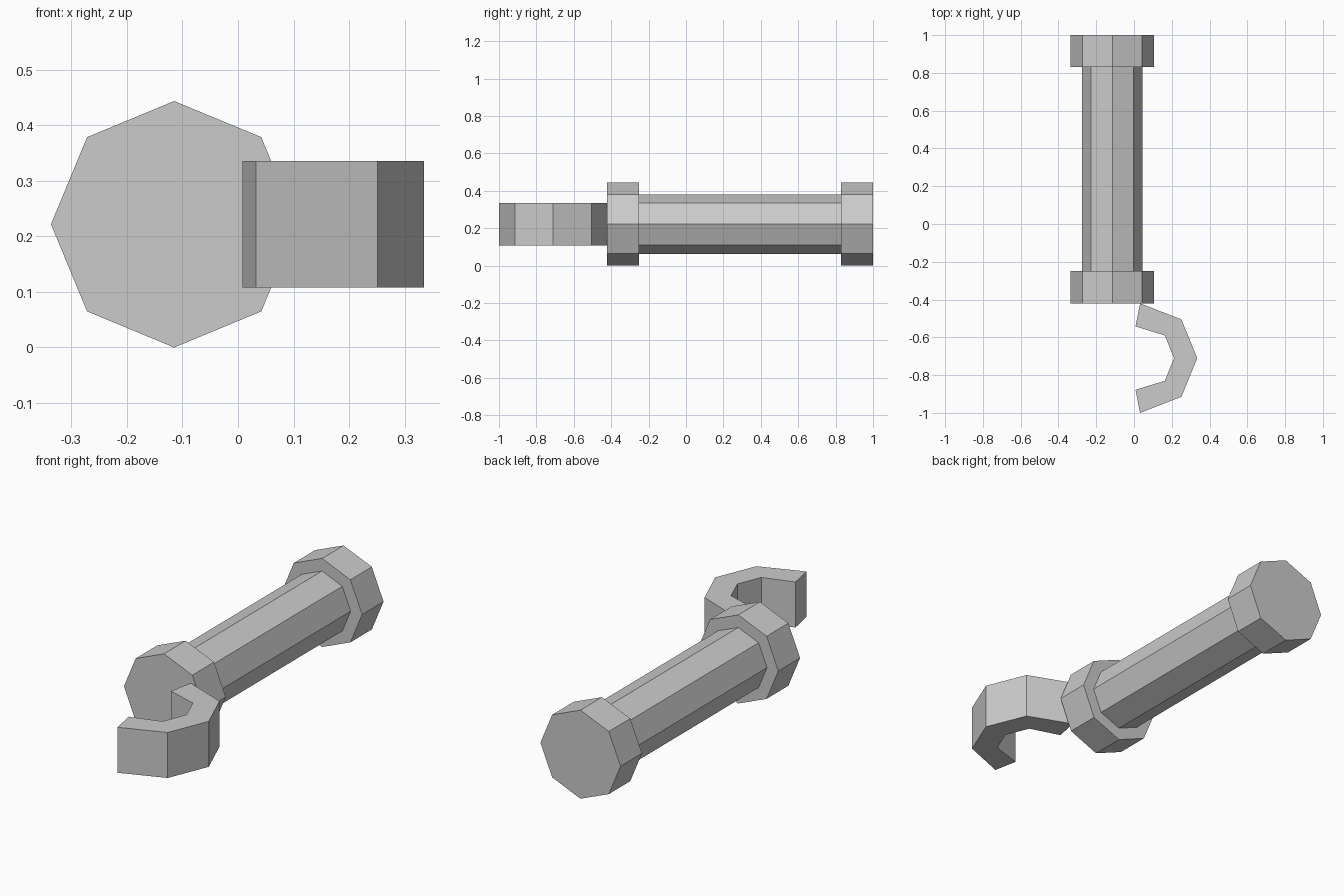
import bpy
import bmesh
from math import cos, sin, pi

cube = bpy.data.objects.get("Cube")
if cube:
    bpy.data.objects.remove(cube, do_unlink=True)

GREY = (0.6, 0.6, 0.6, 1)
metal = bpy.data.materials.new("plain grey")
metal.use_nodes = True
metal.diffuse_color = GREY
metal.node_tree.nodes["Principled BSDF"].inputs["Base Color"].default_value = GREY


def extrude(name, profile, direction):
    """Solid made by sweeping a flat outline along a straight direction."""
    bm = bmesh.new()
    face = bm.faces.new([bm.verts.new(p) for p in profile])
    swept = bmesh.ops.extrude_face_region(bm, geom=[face], use_keep_orig=True)
    tops = [v for v in swept["geom"] if isinstance(v, bmesh.types.BMVert)]
    bmesh.ops.translate(bm, verts=tops, vec=direction)
    bmesh.ops.recalc_face_normals(bm, faces=bm.faces)
    mesh = bpy.data.meshes.new(name)
    bm.to_mesh(mesh)
    bm.free()
    mesh.materials.append(metal)
    obj = bpy.data.objects.new(name, mesh)
    bpy.context.collection.objects.link(obj)
    return obj


def octagon_bar(name, radius, y0, y1):
    """Eight-sided bar lying along y, with a corner pointing up."""
    ring = [(-0.115 + radius * cos(i * pi / 4), y0, 0.222 + radius * sin(i * pi / 4))
            for i in range(8)]
    return extrude(name, ring, (0, y1 - y0, 0))


# Handle: shaft between two wider collars
octagon_bar("shaft", 0.159, -0.25, 0.83)
octagon_bar("front_collar", 0.222, -0.422, -0.25)
octagon_bar("back_collar", 0.222, 0.83, 1.0)

# Hook: half outline mirrored about its middle line
outer = [(0.032, 0.29), (0.251, 0.205), (0.335, 0)]
inner = [(0.008, 0.168), (0.163, 0.12), (0.212, 0)]


def arc(half):
    return half + [(x, -y) for x, y in reversed(half[:-1])]


outline = arc(outer) + arc(inner)[::-1]
extrude("hook", [(x, y - 0.71, 0.108) for x, y in outline], (0, 0, 0.228))
